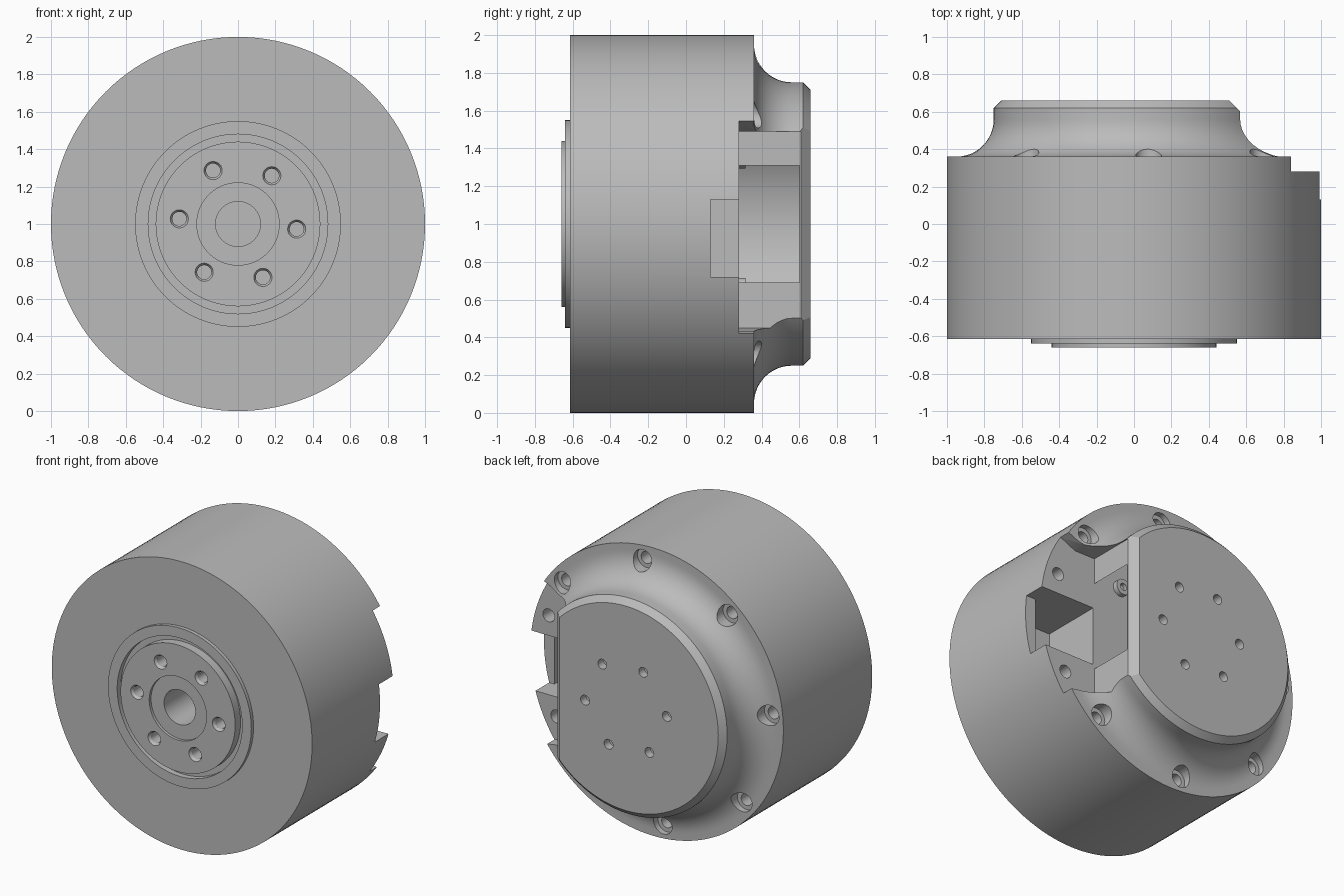
import bpy, bmesh, math
from mathutils import Matrix, Vector

if "Cube" in bpy.data.objects:
    bpy.data.objects.remove(bpy.data.objects["Cube"], do_unlink=True)

grey = bpy.data.materials.new("machined_grey")
grey.use_nodes = True
grey.diffuse_color = (0.5, 0.5, 0.5, 1)
grey.node_tree.nodes["Principled BSDF"].inputs["Base Color"].default_value = grey.diffuse_color

TILT = math.radians(-5)   # the hole patterns are turned slightly
AXIS_Z = 1.0


def make(name, bm):
    bmesh.ops.recalc_face_normals(bm, faces=bm.faces)
    mesh = bpy.data.meshes.new(name)
    bm.to_mesh(mesh)
    bm.free()
    mesh.materials.append(grey)
    obj = bpy.data.objects.new(name, mesh)
    bpy.context.scene.collection.objects.link(obj)
    return obj


def lathe(name, profile, steps=128):
    """Turn (radius, y) points about the motor axis."""
    bm = bmesh.new()
    verts = [bm.verts.new((r, y, AXIS_Z)) for r, y in profile]
    edges = [bm.edges.new(pair) for pair in zip(verts, verts[1:])]
    bmesh.ops.spin(bm, geom=verts + edges, cent=(0, 0, AXIS_Z), axis=(0, 1, 0),
                   angle=math.tau, steps=steps, use_duplicate=False)
    bmesh.ops.remove_doubles(bm, verts=bm.verts, dist=1e-4)
    return make(name, bm)


def rod(name, x, z, radius, y0, y1, radius_end=None, sides=28):
    """Cylinder or cone along y; z is measured from the axis."""
    bm = bmesh.new()
    place = (Matrix.Translation((x, (y0 + y1) / 2, AXIS_Z + z))
             @ Matrix.Rotation(-math.pi / 2, 4, 'X'))
    bmesh.ops.create_cone(bm, cap_ends=True, segments=sides, radius1=radius,
                          radius2=radius if radius_end is None else radius_end,
                          depth=y1 - y0, matrix=place)
    return make(name, bm)


def prism(name, outline, y0, y1):
    """Extrude an (x, z) outline along y."""
    bm = bmesh.new()
    face = bm.faces.new([bm.verts.new((x, y0, z)) for x, z in outline])
    moved = bmesh.ops.extrude_face_region(bm, geom=[face])["geom"]
    bmesh.ops.translate(bm, vec=Vector((0, y1 - y0, 0)),
                        verts=[v for v in moved if isinstance(v, bmesh.types.BMVert)])
    return make(name, bm)


def block(name, x0, x1, z0, z1, y0, y1):
    return prism(name, [(x0, z0), (x1, z0), (x1, z1), (x0, z1)], y0, y1)


def polar(radius, degrees):
    a = TILT + math.radians(degrees)
    return radius * math.cos(a), radius * math.sin(a)


def carve(obj, cutters):
    for c in cutters:
        c.hide_render = True
        mod = obj.modifiers.new("cut", 'BOOLEAN')
        mod.operation, mod.solver, mod.object = 'DIFFERENCE', 'EXACT', c
    graph = bpy.context.evaluated_depsgraph_get()
    mesh = bpy.data.meshes.new_from_object(obj.evaluated_get(graph))
    obj.modifiers.clear()
    obj.data = mesh
    for c in cutters:
        bpy.data.objects.remove(c, do_unlink=True)


def smooth(obj):
    bpy.ops.object.select_all(action='DESELECT')
    obj.select_set(True)
    bpy.context.view_layer.objects.active = obj
    bpy.ops.object.shade_smooth_by_angle(angle=math.radians(30))


# Housing: front hub and bearing groove, drum, concave flare, rear cap
hub = [(0, -.35), (.12, -.35), (.12, -.64), (.22, -.64), (.22, -.66), (.44, -.66),
       (.44, -.60), (.48, -.60), (.48, -.64), (.55, -.64), (.55, -.615)]
flare = [(.95 - .2 * math.sin(a), .56 - .2 * math.cos(a))
         for a in (math.radians(90 * i / 12) for i in range(13))]
housing = lathe("motor_housing", hub + [(1, -.615), (1, .36)] + flare
                + [(.75, .62), (.71, .66), (0, .66)])

cutters = []
# Side opening, its edge chamfer and the hollow under the cap plate
cutters.append(prism("opening_cut", [(.56, 1.49), (.72, 1.49), (.84, 1.545), (1.2, 1.545),
                                     (1.2, .35), (.76, .43), (.56, .45)], .28, .9))
chamfer = block("chamfer_cut", 0, .3, -.6, .6, -.3, .3)
chamfer.matrix_world = (Matrix.Translation((.535, .635, AXIS_Z))
                        @ Matrix.Rotation(math.radians(45), 4, 'Z'))
cutters.append(chamfer)
cutters.append(rod("cap_hollow_cut", 0, 0, .64, .28, .60, sides=96))

# Cable window through the rim, with a deeper pocket behind it
cutters.append(block("window_cut", .57, 1.2, .72, 1.13, .13, .4))
cutters.append(block("pocket_cut", .57, .92, .72, 1.13, -.15, .2))

# Counterbored screw holes around the flare
for i in range(1, 8):
    x, z = polar(.9, 45 * i)
    cutters.append(rod("counterbore_cut", x, z, .07, .32, .7))
    cutters.append(rod("screw_hole_cut", x, z, .042, .2, .4, sides=20))

# Screw holes in the opening's floor
for angle in (22.5, -22.5):
    cutters.append(rod("floor_hole_cut", *polar(.9, angle), .045, .18, .4, sides=20))

# Bolt circle on the hub and on the cap plate
for i in range(6):
    x, z = polar(.315, 60 * i)
    cutters.append(rod("hub_hole_cut", x, z, .038, -.75, -.45, sides=24))
    cutters.append(rod("hub_countersink_cut", x, z, .055, -.67, -.64, .036, sides=24))
    cutters.append(rod("cap_hole_cut", x, z, .034, .55, .75, sides=24))
carve(housing, cutters)
smooth(housing)

# Small tapped posts on the floor of the opening
for name, x, z in (("upper_post", .35, .35), ("lower_post", .30, -.34)):
    post = rod(name, x, z, .055, .26, .315)
    carve(post, [rod("post_hole_cut", x, z, .025, .29, .4, sides=16)])
    smooth(post)
